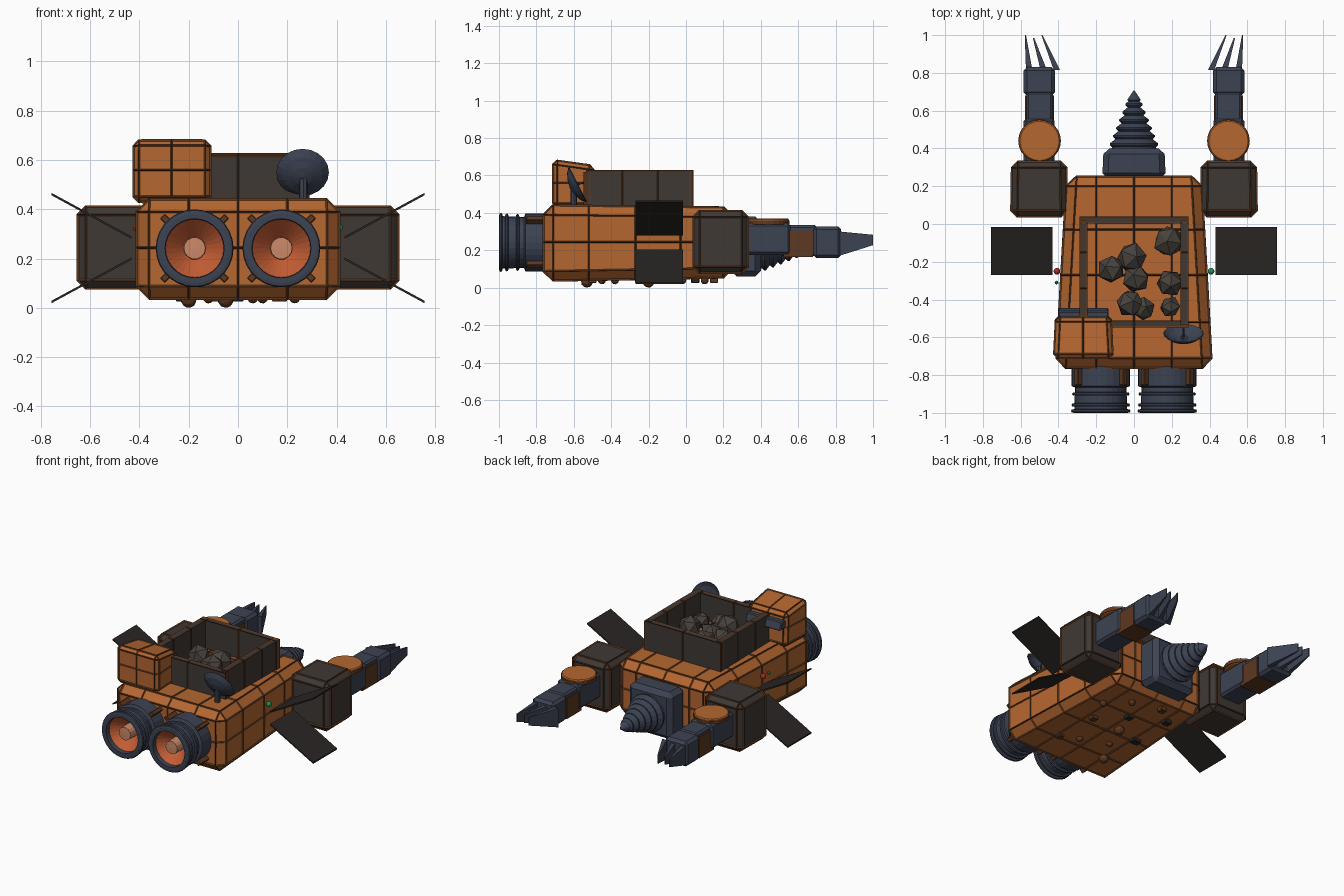
import bpy, bmesh, math, random
from mathutils import Vector, Matrix

if "Cube" in bpy.data.objects:
    bpy.data.objects.remove(bpy.data.objects["Cube"])
random.seed(4)


def mat(name, c):
    m = bpy.data.materials.new(name)
    m.diffuse_color = (*c, 1)
    m.use_nodes = True
    m.node_tree.nodes["Principled BSDF"].inputs["Base Color"].default_value = m.diffuse_color
    return m


ORANGE = mat("orange_paint", (0.46, 0.135, 0.03))
TRIM = mat("brown_trim", (0.11, 0.04, 0.014))
STEEL = mat("blue_steel", (0.045, 0.055, 0.085))
GREY = mat("dark_plate", (0.05, 0.04, 0.034))
PANEL = mat("panel_black", (0.022, 0.019, 0.017))
GLOW = mat("engine_orange", (0.55, 0.11, 0.035))
CORE = mat("engine_core", (0.6, 0.25, 0.14))
ROCK = mat("ore", (0.065, 0.055, 0.045))
RED = mat("red_light", (0.5, 0.03, 0.02))
GREEN = mat("green_light", (0.02, 0.4, 0.1))


def finish(name, bm, m):
    bmesh.ops.recalc_face_normals(bm, faces=bm.faces)
    me = bpy.data.meshes.new(name)
    bm.to_mesh(me)
    me.materials.append(m)
    ob = bpy.data.objects.new(name, me)
    bpy.context.collection.objects.link(ob)
    return ob


def box(name, x, y, z, m, bevel=0, warp=None, cuts=(), trim=0, M=None):
    """Box from ranges; warp moves corners, cuts are (axis, value), trim adds raised seams."""
    bm = bmesh.new()
    bmesh.ops.create_cube(bm, size=1)
    for v in bm.verts:
        v.co = Vector([(min(r) + max(r)) / 2 + c * abs(r[1] - r[0]) for r, c in zip((x, y, z), v.co)])
        if warp:
            v.co = Vector(warp(*v.co))
    if bevel:
        bmesh.ops.bevel(bm, geom=bm.edges[:], offset=bevel, segments=1, affect='EDGES')
    for axis, val in cuts:
        n = Vector((0, 0, 0))
        n[axis] = 1
        bmesh.ops.bisect_plane(bm, geom=bm.verts[:] + bm.edges[:] + bm.faces[:], plane_co=n * val, plane_no=n)
    if M:
        bm.transform(M)
    ob = finish(name, bm, m)
    if trim:
        seams = finish(name + "_seams", bm, TRIM)
        w = seams.modifiers.new("seams", 'WIREFRAME')
        w.thickness = trim
        w.offset = 0
        w.use_even_offset = False
    bm.free()
    return ob


def lathe(name, prof, loc, axis, m, n=24, smooth=False):
    """Revolve (radius, height) points about an axis through loc."""
    bm = bmesh.new()
    rings = [[bm.verts.new((r * math.cos(2 * math.pi * i / n), r * math.sin(2 * math.pi * i / n), h))
              for i in range(n)] for r, h in prof]
    for a, b in zip(rings, rings[1:]):
        for i in range(n):
            j = (i + 1) % n
            bm.faces.new((a[i], a[j], b[j], b[i]))
    bmesh.ops.remove_doubles(bm, verts=bm.verts, dist=1e-5)
    q = Vector(axis).to_track_quat('Z', 'Y').to_matrix().to_4x4()
    bm.transform(Matrix.Translation(loc) @ q)
    ob = finish(name, bm, m)
    bm.free()
    return ob


def ball(name, loc, r, m, sub=1, jitter=0):
    bm = bmesh.new()
    bmesh.ops.create_icosphere(bm, subdivisions=sub, radius=r)
    rot = Matrix.Rotation(random.uniform(0, 6), 4, 'Z') @ Matrix.Rotation(random.uniform(0, 3), 4, 'X')
    for v in bm.verts:
        v.co *= 1 + random.uniform(-jitter, jitter)
    bm.transform(Matrix.Translation(loc) @ rot)
    finish(name, bm, m)
    bm.free()


# Hull, tapering toward the drill end
def hull_taper(x, y, z):
    t = (y + 0.76) / 1.01
    return x * (1 - 0.14 * t), y, z + t * (-0.012 if z > 0.2 else 0.018)


box("hull", (-0.412, 0.412), (-0.76, 0.25), (0.038, 0.44), ORANGE, 0.05, hull_taper,
    [(0, -0.2), (0, 0), (0, 0.2), (1, -0.52), (1, -0.27), (1, -0.03), (2, 0.245)], 0.014)

# Cabin with slanted roof and visor
box("cabin", (-0.424, -0.112), (-0.71, -0.485), (0.43, 0.682), ORANGE, 0.022,
    lambda x, y, z: (-0.268 + (x + 0.268) * (0.93 if y > -0.6 else 1), y + (-0.01 if z > 0.6 and y > -0.6 else 0),
                     z - (0.03 if y > -0.6 and z > 0.6 else 0)),
    [(0, -0.27), (2, 0.56)], 0.012)
box("cabin_window", (-0.4, -0.135), (-0.5, -0.442), (0.555, 0.61), STEEL, 0.006,
    lambda x, y, z: (x, y - (0.02 if z > 0.58 else 0), z))

# Open cargo bin and ore
box("bin_wall_front", (-0.285, 0.285), (-0.545, -0.515), (0.42, 0.615), GREY, 0, None, [(0, 0)], 0.012)
box("bin_wall_rear", (-0.285, 0.285), (0.005, 0.035), (0.42, 0.625), GREY, 0, None, [(0, 0)], 0.012)
for s, n in ((-1, "left"), (1, "right")):
    box("bin_wall_" + n, (s * 0.25, s * 0.285), (-0.53, 0.02), (0.42, 0.625), GREY, 0, None,
        [(1, -0.34), (1, -0.15)], 0.012)
for i, (x, y, r) in enumerate([(-0.01, -0.18, 0.085), (-0.12, -0.24, 0.075), (0.01, -0.29, 0.075),
                               (0.185, -0.09, 0.085), (0.19, -0.31, 0.075), (-0.02, -0.42, 0.075),
                               (0.05, -0.45, 0.065), (0.19, -0.44, 0.055)]):
    ball(f"ore_{i}", (x, y, 0.47 + random.uniform(0, 0.04)), r, ROCK, 1, 0.08)

# Dish antenna on a mast
lathe("dish", [(0, -0.045), (0.04, -0.038), (0.08, -0.022), (0.107, 0), (0.103, 0.004), (0.08, -0.014),
               (0.04, -0.03), (0, -0.037)], (0.262, -0.58, 0.55), (0, 0.89, 0.45), STEEL, 20)
lathe("dish_mast", [(0, 0), (0.018, 0), (0.018, 0.12), (0, 0.12)], (0.265, -0.6, 0.42), (0, 0, 1), STEEL, 8)
lathe("dish_feed", [(0, -0.04), (0.006, -0.04), (0.006, 0.03), (0, 0.03)], (0.262, -0.58, 0.55), (0, 0.89, 0.45), STEEL, 6)

# Drill head: mounting block and stepped cone
box("drill_mount", (-0.168, 0.168), (0.24, 0.4), (0.06, 0.38), STEEL, 0.03,
    lambda x, y, z: (x * (0.96 if y > 0.3 else 1), y, z), [(0, -0.06), (0, 0.06)])
prof = [(0, -0.02), (0.13, -0.02)]
for i in range(6):
    h = 0.012 + i * 0.042
    r = 0.128 - i * 0.0165
    prof += [(r - 0.012, h), (r, h + 0.012), (r, h + 0.02), (r - 0.016, h + 0.032)]
lathe("drill_bit", prof + [(0.036, 0.262), (0, 0.315)], (0, 0.395, 0.22), (0, 1, 0), STEEL, 20)

for s, n in ((-1, "left"), (1, "right")):
    # Engine: housing, nozzle, rings, glow and core
    c = (s * 0.176, 0, 0.242)
    lathe(n + "_engine", [(0, 0.74), (0.155, 0.74), (0.155, 0.858), (0.136, 0.866), (0.141, 1.0), (0.12, 1.0),
                          (0.112, 0.88), (0, 0.87)], c, (0, -1, 0), STEEL, 28)
    for k, h in enumerate((0.9, 0.958, 0.99)):
        r = 0.134 + k * 0.003
        lathe(f"{n}_engine_ring_{k}", [(r, h - 0.01), (r + 0.014, h - 0.007), (r + 0.018, h), (r + 0.014, h + 0.007),
                                       (r, h + 0.01)], c, (0, -1, 0), STEEL, 28)
    lathe(n + "_engine_glow", [(0.119, 0.97), (0.045, 0.89), (0, 0.89)], c, (0, -1, 0), GLOW, 28)
    lathe(n + "_engine_core", [(0.046, 0.885), (0.044, 0.97), (0, 0.972)], c, (0, -1, 0), CORE, 14)
    for k in range(4):
        R = Matrix.Translation(c) @ Matrix.Rotation(math.radians(45 + 90 * k), 4, 'Y')
        box(f"{n}_engine_clamp_{k}", (0.14, 0.185), (-0.855, -0.74), (-0.014, 0.014), TRIM, 0.004, M=R)

    # Shoulder pod
    box(n + "_shoulder_pod", (s * 0.355, s * 0.65), (0.04, 0.33), (0.08, 0.41), GREY, 0.032,
        lambda x, y, z: (s * 0.5 + (x - s * 0.5) * (0.97 if y > 0.2 else 1), y, z), (), 0.014)
    # Arm: upper arm, pivot disc, forearm, side plates
    box(n + "_upper_arm", (s * 0.42, s * 0.585), (0.31, 0.56), (0.175, 0.345), STEEL, 0.015)
    lathe(n + "_arm_pivot", [(0, 0), (0.1, 0), (0.11, 0.006), (0.11, 0.026), (0.104, 0.032), (0, 0.032)],
          (s * 0.5, 0.44, 0.338), (0, 0, 1), ORANGE, 24)
    lathe(n + "_pivot_rim", [(0.108, 0), (0.113, 0), (0.113, 0.02), (0.108, 0.02)],
          (s * 0.5, 0.44, 0.338), (0, 0, 1), TRIM, 24)
    box(n + "_elbow", (s * 0.43, s * 0.57), (0.5, 0.7), (0.17, 0.335), STEEL, 0.012)
    box(n + "_elbow_plate", (s * 0.424, s * 0.576), (0.52, 0.68), (0.165, 0.305), TRIM)
    box(n + "_forearm", (s * 0.418, s * 0.585), (0.68, 0.83), (0.158, 0.328), STEEL, 0.018)
    # Three tapering claw blades
    for k, (b, t) in enumerate(((0.555, 0.575), (0.478, 0.532), (0.408, 0.487))):
        def claw(x, y, z, b=b, t=t):
            tip = y > 0.9
            return (s * (t + x * 0.2 if tip else b + x), y, 0.255 + z * 0.42 if tip else 0.235 + z)
        box(f"{n}_claw_{k}", (-0.017, 0.017), (0.815, 1.0 if k != 1 else 0.985), (-0.066, 0.066), STEEL, 0, claw)
    # Crossed solar panels
    for k, (z0, z1) in enumerate(((0.285, 0.462), (0.2, 0.024))):
        box(f"{n}_panel_{k}", (s * 0.432, s * 0.757), (-0.27, -0.015), (-0.005, 0.005), PANEL, 0,
            lambda x, y, z: (x, y, z + z0 + (z1 - z0) * (abs(x) - 0.432) / 0.325))
    # Navigation light
    ball(n + "_nav_light", (s * 0.408, -0.25, 0.325), 0.018, GREEN if s > 0 else RED, 2)
ball("small_nav_light", (-0.41, -0.31, 0.325), 0.011, GREEN, 1)

# Belly fittings: domes and small hatches
for i, (x, y) in enumerate([(-0.2, -0.53), (-0.05, -0.2), (0.23, -0.02), (-0.12, -0.38), (0.1, 0.1), (0.06, -0.45)]):
    ball(f"belly_dome_{i}", (x, y, 0.032 if i < 2 else 0.04), 0.032 if i < 2 else 0.022, TRIM, 2)
for i, (x, y) in enumerate([(0.16, -0.2), (-0.22, 0.05), (0.18, -0.5), (0.0, -0.05), (-0.1, 0.15), (-0.22, -0.25)]):
    w = random.uniform(0.018, 0.032)
    box(f"belly_hatch_{i}", (x - w, x + w), (y - 0.022, y + 0.022), (0.025, 0.07), PANEL if i % 2 else TRIM, 0.004)
